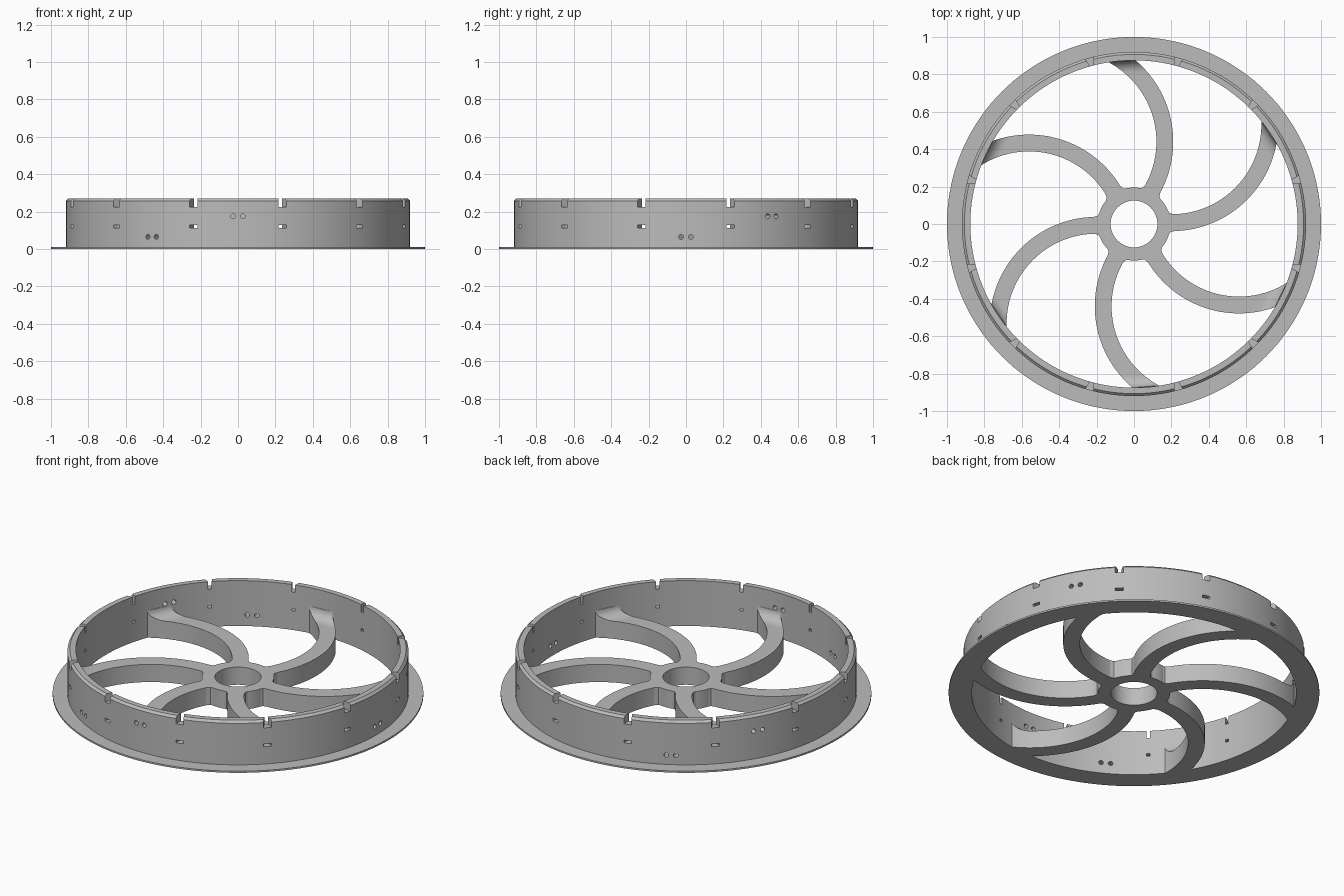
import bpy, bmesh, math
from mathutils import Matrix, Vector

cube = bpy.data.objects.get("Cube")
if cube:
    bpy.data.objects.remove(cube, do_unlink=True)

grey = bpy.data.materials.new("plain grey")
grey.use_nodes = True
colour = (0.5, 0.5, 0.5, 1)
grey.diffuse_color = colour
grey.node_tree.nodes["Principled BSDF"].inputs["Base Color"].default_value = colour

SPOKE_TOP = 0.105
INNER, OUTER = 0.875, 0.92


def make_object(name, bm):
    bmesh.ops.recalc_face_normals(bm, faces=bm.faces)
    mesh = bpy.data.meshes.new(name)
    bm.to_mesh(mesh)
    bm.free()
    mesh.materials.append(grey)
    obj = bpy.data.objects.new(name, mesh)
    bpy.context.collection.objects.link(obj)
    return obj


def smooth(obj):
    bpy.ops.object.select_all(action="DESELECT")
    obj.select_set(True)
    bpy.context.view_layer.objects.active = obj
    bpy.ops.object.shade_smooth_by_angle(angle=math.radians(30))


def lathe(name, profile, steps):
    """Revolve a closed (radius, height) profile around z."""
    bm = bmesh.new()
    rings = []
    for i in range(steps):
        a = math.tau * i / steps
        rings.append([bm.verts.new((r * math.cos(a), r * math.sin(a), z)) for r, z in profile])
    n = len(profile)
    for i in range(steps):
        p, q = rings[i], rings[(i + 1) % steps]
        for j in range(n):
            k = (j + 1) % n
            bm.faces.new((p[j], q[j], q[k], p[k]))
    return make_object(name, bm)


def add_taper_cut(bm, angle, z0, z1):
    """Slot through the wall, wide outside and narrow inside."""
    turn = Matrix.Rotation(math.radians(angle), 4, "Z")
    box = bmesh.ops.create_cube(bm, size=1)["verts"]
    for v in box:
        outside = v.co.x > 0
        half = 0.024 if outside else 0.007
        v.co = turn @ Vector((OUTER + 0.005 if outside else INNER - 0.01,
                              math.copysign(half, v.co.y),
                              z1 if v.co.z > 0 else z0))


def add_pin_hole(bm, angle, side, z):
    """Round hole bored through the wall."""
    place = (Matrix.Rotation(math.radians(angle), 4, "Z")
             @ Matrix.Translation((0.9, side, z))
             @ Matrix.Rotation(math.pi / 2, 4, "Y"))
    bmesh.ops.create_cone(bm, cap_ends=True, segments=16, radius1=0.013,
                          radius2=0.013, depth=0.12, matrix=place)


# Rim wall with its thin flange and chamfered top edge
rim = lathe("rim", [(INNER, 0), (1, 0), (1, 0.01), (OUTER, 0.01), (OUTER, 0.257),
                    (0.907, 0.27), (INNER, 0.27)], 144)

# Notches, slots and paired holes in the wall
bm = bmesh.new()
for angle in range(15, 360, 30):
    add_taper_cut(bm, angle, 0.225, 0.3)
    add_taper_cut(bm, angle, 0.113, 0.129)
for turn in (0, 120, 240):
    for side in (-0.026, 0.026):
        add_pin_hole(bm, turn, side, 0.065)
        add_pin_hole(bm, turn + 30, side, 0.175)
cutter = make_object("rim_cutter", bm)
cutter.hide_render = True
cut = rim.modifiers.new("openings", "BOOLEAN")
cut.operation = "DIFFERENCE"
cut.solver = "EXACT"
cut.object = cutter
bpy.context.view_layer.update()
result = bpy.data.meshes.new_from_object(rim.evaluated_get(bpy.context.evaluated_depsgraph_get()))
rim.modifiers.clear()
rim.data = result
bpy.data.objects.remove(cutter, do_unlink=True)
smooth(rim)

# Hub ring
hub = lathe("hub", [(0.125, 0), (0.195, 0), (0.195, SPOKE_TOP), (0.125, SPOKE_TOP)], 72)
smooth(hub)

# Curved spokes: two concentric arcs, sampled where they cross rings around the hub
CENTRE = Vector((0.201, 0.532))


def arc_point(arc_radius, r):
    d = CENTRE.length
    along = (d * d + r * r - arc_radius ** 2) / (2 * d)
    across = math.sqrt(max(r * r - along * along, 0))
    u = CENTRE / d
    return u * along + Vector((u.y, -u.x)) * across


def spoke_height(r):
    """Flat top that sweeps up into the rim wall."""
    t = min(max((r - 0.81) / 0.065, 0), 1)
    return SPOKE_TOP + 0.055 * (1 - math.sqrt(1 - t * t))


radii = [0.16 + 0.65 * i / 30 for i in range(31)]
radii += [0.81 + 0.065 * math.sin(math.pi / 2 * i / 8) for i in range(1, 9)] + [0.885]
for n in range(6):
    turn = Matrix.Rotation(math.tau * n / 6, 4, "Z")
    bm = bmesh.new()
    rows = []
    for r in radii:
        a, b = arc_point(0.57, r), arc_point(0.48, r)
        top = spoke_height(r)
        corners = [(a, 0), (b, 0), (b, top), (a, top)]
        rows.append([bm.verts.new(turn @ Vector((p.x, p.y, z))) for p, z in corners])
    for p, q in zip(rows, rows[1:]):
        for j in range(4):
            k = (j + 1) % 4
            bm.faces.new((p[j], q[j], q[k], p[k]))
    bm.faces.new(rows[0])
    bm.faces.new(rows[-1])
    smooth(make_object(f"spoke_{n + 1}", bm))
    
# Small fillets where the spokes leave the hub
for n in range(6):
    for arc, sign in ((0.57, -1), (0.48, 1)):
        bm = bmesh.new()
        corner = arc_point(arc, 0.193)
        tip = arc_point(arc, 0.22)
        a = math.atan2(corner.y, corner.x) + sign * 0.13
        foot = Vector((math.cos(a), math.sin(a))) * 0.193
        mid = corner * 0.5 + (tip + foot) * 0.25
        turn = Matrix.Rotation(math.tau * n / 6, 4, "Z")
        ring = [bm.verts.new(turn @ Vector((p.x, p.y, 0))) for p in (corner, tip, mid, foot)]
        face = bm.faces.new(ring)
        up = bmesh.ops.extrude_face_region(bm, geom=[face])["geom"]
        for v in up:
            if isinstance(v, bmesh.types.BMVert):
                v.co.z = SPOKE_TOP
        make_object(f"spoke_fillet_{n + 1}_{'outer' if sign < 0 else 'inner'}", bm)
